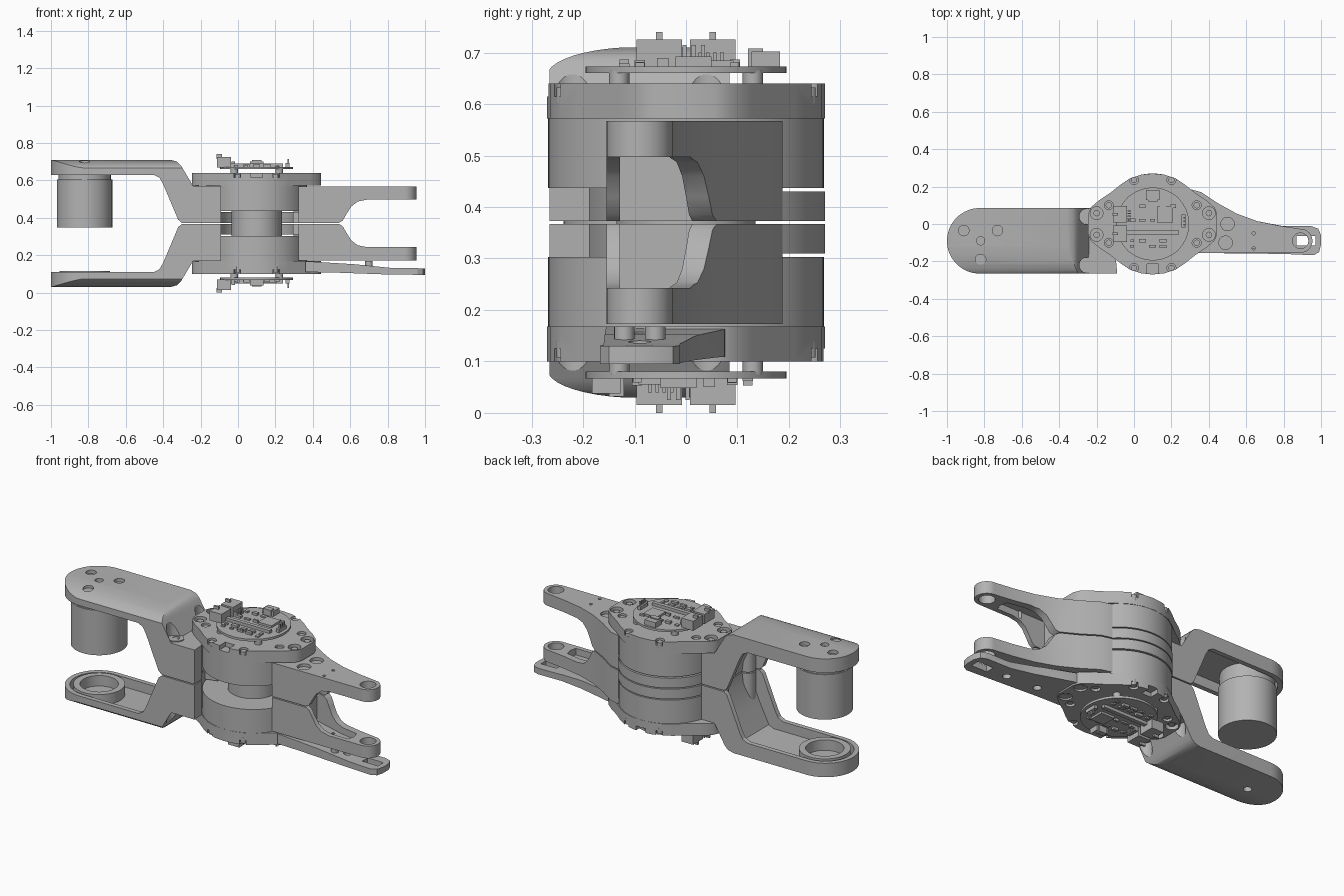
import bpy, bmesh, random
from math import sin, cos, pi, radians
from mathutils import Matrix

if "Cube" in bpy.data.objects:
    bpy.data.objects.remove(bpy.data.objects["Cube"])

GREY = bpy.data.materials.new("satin_grey")
GREY.use_nodes = True
GREY.diffuse_color = (0.45, 0.45, 0.45, 1)
GREY.node_tree.nodes["Principled BSDF"].inputs["Base Color"].default_value = GREY.diffuse_color

MID = 0.37            # height of the split between both halves
HUB = 0.1             # x of the main joint axis
ARM_Y = -0.09         # y of the motor and fork axes
MOTOR_X, FORK_X = -0.82, 0.89


def finish(name, bm):
    bmesh.ops.recalc_face_normals(bm, faces=bm.faces)
    mesh = bpy.data.meshes.new(name)
    bm.to_mesh(mesh)
    bm.free()
    mesh.materials.append(GREY)
    obj = bpy.data.objects.new(name, mesh)
    bpy.context.collection.objects.link(obj)
    return obj


def prism(name, outline, lo, hi, axis="z"):
    """Extrude an outline along z (plan), y (side profile) or x (section)."""
    place = {"z": lambda a, b, t: (a, b, t),
             "y": lambda a, b, t: (a, t, b),
             "x": lambda a, b, t: (t, a, b)}[axis]
    bm = bmesh.new()
    low = [bm.verts.new(place(a, b, lo)) for a, b in outline]
    high = [bm.verts.new(place(a, b, hi)) for a, b in outline]
    bm.faces.new(low)
    bm.faces.new(high)
    n = len(low)
    for i in range(n):
        j = (i + 1) % n
        bm.faces.new((low[i], low[j], high[j], high[i]))
    return finish(name, bm)


def arc(x, y, r, start=0, end=360, n=48):
    steps = n if end - start == 360 else n + 1
    angles = [radians(start + (end - start) * i / n) for i in range(steps)]
    return [(x + r * cos(a), y + r * sin(a)) for a in angles]


def disc(name, x, y, r, lo, hi, n=48):
    return prism(name, arc(x, y, r, n=n), lo, hi)


def box(name, x, y, z, w, d, h):
    return prism(name, [(x - w / 2, y - d / 2), (x + w / 2, y - d / 2),
                        (x + w / 2, y + d / 2), (x - w / 2, y + d / 2)], z, z + h)


def combine(obj, tool, operation="DIFFERENCE"):
    mod = obj.modifiers.new("cut", "BOOLEAN")
    mod.operation, mod.solver, mod.object = operation, "EXACT", tool
    graph = bpy.context.evaluated_depsgraph_get()
    mesh = bpy.data.meshes.new_from_object(obj.evaluated_get(graph))
    obj.modifiers.clear()
    obj.data = mesh
    bpy.data.objects.remove(tool)
    return obj


def tube(name, x, y, outer, inner, lo, hi):
    return combine(disc(name, x, y, outer, lo, hi), disc("bore", x, y, inner, lo - 1, hi + 1))


def join(name, objs):
    bm = bmesh.new()
    for o in objs:
        bm.from_mesh(o.data)
        bpy.data.objects.remove(o)
    return finish(name, bm)


def opposite(obj, name, turn):
    """Copy to the lower half, mirrored or turned about the x axis."""
    copy = obj.copy()
    copy.data = obj.data.copy()
    copy.name = name
    bpy.context.collection.objects.link(copy)
    flip = Matrix.Diagonal((1, -1 if turn else 1, -1, 1))
    copy.data.transform(Matrix.Translation((0, 0, 2 * MID)) @ flip)
    if not turn:
        copy.data.flip_normals()
    return copy


# Cranked arm: side profile trimmed by its plan and rounded section
def arm_plan(r):
    return arc(-0.825, ARM_Y, r, 90, 270, 32) + [(-0.09, ARM_Y - r), (-0.12, ARM_Y + r)]


arm = prism("upper_arm", [(-1.1, 0.63), (-0.45, 0.63), (-0.42, 0.615), (-0.4, 0.58),
                          (-0.32, 0.39), (-0.3, 0.373), (-0.05, 0.373), (-0.05, 0.57),
                          (-0.24, 0.57), (-0.305, 0.68), (-0.325, 0.7), (-0.36, 0.71),
                          (-1.1, 0.71)], -0.3, 0.2, "y")
combine(arm, prism("plan", arm_plan(0.175), 0.2, 0.9), "INTERSECT")
section = [(-0.3, 0.2), (0.2, 0.2), (0.2, 0.71)] + [
    (-0.09 - 0.18 * sin(a), 0.655 + 0.056 * cos(a)) for a in [pi / 2 * i / 10 for i in range(11)]
] + [(-0.3, 0.655)]
combine(arm, prism("section", section, -1.2, 0.2, "x"), "INTERSECT")
tray = prism("tray", [(-1.1, 0.36), (-1.1, 0.685), (-0.39, 0.685), (-0.36, 0.67),
                      (-0.3, 0.55), (-0.25, 0.43), (-0.24, 0.36)], -0.3, 0.2, "y")
combine(tray, prism("plan", arm_plan(0.148), 0.2, 0.9), "INTERSECT")
combine(arm, tray)
combine(arm, disc("hub_cut", HUB, 0, 0.272, 0.2, 0.9, 96))
for y in (0.04, -0.22):
    combine(arm, disc("screw_recess", -0.25, y, 0.042, 0.572, 0.9))
lower_arm = opposite(arm, "lower_arm", False)
for x, y in ((-0.91, -0.035), (-0.73, -0.035), (-0.82, -0.19)):
    combine(arm, disc("screw_hole", x, y, 0.028, 0.6, 0.8, 24))
for a in (arm, lower_arm):
    combine(a, disc("centre_hole", MOTOR_X, ARM_Y, 0.022, -0.1, 0.9, 24))

# Screw columns in the crank, motor and bearing socket
columns = join("upper_screw_columns",
               [tube("column", -0.25, y, 0.042, 0.018, 0.373, 0.575) for y in (0.04, -0.205)])
opposite(columns, "lower_screw_columns", False)
disc("motor_can", MOTOR_X, ARM_Y, 0.148, 0.347, 0.605, 64)
disc("motor_neck", MOTOR_X, ARM_Y, 0.14, 0.6, 0.69, 64)
tube("bearing_socket", MOTOR_X, ARM_Y, 0.135, 0.1, 0.05, 0.115)

# Forked arm: side profile trimmed by its tapering plan
fork = prism("upper_fork", [(0.25, 0.373), (0.54, 0.373), (0.56, 0.385), (0.58, 0.42),
                            (0.605, 0.46), (0.64, 0.487), (0.69, 0.497), (1, 0.497),
                            (1, 0.567), (0.25, 0.567)], -0.3, 0.3, "y")
fork_plan = ([(0.25, -0.155)] + arc(FORK_X, ARM_Y, 0.064, -90, 90, 24)
             + [(0.78, -0.01), (0.66, 0.015), (0.55, 0.055), (0.45, 0.11), (0.36, 0.17), (0.25, 0.2)])
combine(fork, prism("plan", fork_plan, 0.2, 0.9), "INTERSECT")
combine(fork, prism("pocket", [(0.48, -0.128), (0.79, -0.128), (0.8, -0.09), (0.79, -0.05),
                               (0.68, -0.03), (0.48, 0.03)], 0.3, 0.535))
combine(fork, disc("hub_cut", HUB, 0, 0.272, 0.2, 0.9, 96))
combine(fork, disc("pin_hole", FORK_X, ARM_Y, 0.042, 0.2, 0.9))
for x, y in ((0.5, 0), (0.49, -0.1)):
    combine(fork, disc("screw_recess", x, y, 0.036, 0.55, 0.9))
for y in (-0.05, -0.13):
    combine(fork, disc("dowel_hole", 0.64, y, 0.009, 0.5, 0.9, 12))
opposite(fork, "lower_fork", False)

# Cover plate under the lower fork
cover = prism("lower_cover", [(0.36, 0.11), (0.5, 0.108), (0.8, 0.097), (1, 0.095), (1, 0.13),
                              (0.82, 0.132), (0.62, 0.152), (0.36, 0.168)], -0.3, 0.3, "y")
cover_plan = [(0.36, -0.155), (0.8, -0.16), (0.96, -0.167), (0.99, -0.15), (1, -0.11), (1, -0.06),
              (0.985, -0.025), (0.95, -0.012), (0.8, -0.012), (0.66, 0.015), (0.45, 0.075), (0.36, 0.08)]
combine(cover, prism("plan", cover_plan, 0, 0.3), "INTERSECT")
combine(cover, box("slot", 0.92, ARM_Y, 0, 0.1, 0.05, 0.3))
for x in (0.56, 0.76):
    combine(cover, disc("screw_hole", x, ARM_Y, 0.022, 0, 0.3, 24))
join("cover_bolts", [disc("bolt", x, y, 0.02, 0.12, 0.168, 16) for x, y in ((0.7, -0.12), (0.7, -0.06))])

# Joint housing, back band and central shaft
housing = disc("upper_housing", HUB, 0, 0.268, 0.437, 0.59, 96)
opposite(housing, "lower_housing", True)
band = prism("upper_band", arc(HUB, 0, 0.27, -15, 195, 64) + arc(HUB, 0, 0.2, -15, 195, 64)[::-1],
             0.373, 0.43)
opposite(band, "lower_band", False)
disc("joint_shaft", HUB, 0, 0.135, 0.3, 0.44, 64)

# End cap with flared ears, screws and a front notch
quarter = [(0.345, 0.055), (0.33, 0.09), (0.285, 0.128), (0.225, 0.168), (0.17, 0.212), (0.12, 0.245), (0.06, 0.264)]
half = quarter + [(0, 0.27)] + [(-x, y) for x, y in quarter[::-1]]
cap = prism("upper_cap", [(HUB + x, y) for x, y in half + [(-x, -y) for x, y in half]], 0.572, 0.64)
combine(cap, box("notch", HUB, -0.25, 0.615, 0.06, 0.07, 0.1))
spots = [(HUB + sx * dx, sy * dy) for dx, dy in ((0.3, 0.058), (0.1, 0.235)) for sx in (1, -1) for sy in (1, -1)]
spots += [(HUB + sx * 0.235, sy * 0.1) for sx in (1, -1) for sy in (1, -1)]
for i, (x, y) in enumerate(spots):
    combine(cap, disc("screw_hole", x, y, 0.034 if i < 4 else 0.024, 0.615, 0.9, 24))
opposite(cap, "lower_cap", True)
screws = join("upper_cap_screws", [disc("screw", x, y, 0.017, 0.6, 0.632, 12) for x, y in spots])
opposite(screws, "lower_cap_screws", True)

# Round circuit board on standoffs
board = disc("upper_board", HUB, 0, 0.195, 0.66, 0.673, 64)
opposite(board, "lower_board", True)
standoffs = join("upper_standoffs", [disc("standoff", HUB + x, y, 0.02, 0.635, 0.665, 16)
                                     for x in (-0.12, 0.12) for y in (-0.13, 0.13)])
opposite(standoffs, "lower_standoffs", True)

# Board components: plugs, processor, headers and small chips
T = 0.67
parts = [box("plug", -0.075, y, T, 0.075, 0.088, 0.055) for y in (-0.052, 0.052)]
parts += [box("plug_tab", -0.1, y, 0.715, 0.03, 0.012, 0.025) for y in (-0.052, 0.052)]
parts += [box("processor", 0.165, 0.05, T, 0.085, 0.085, 0.015),
          box("rear_socket", HUB, 0.155, T, 0.07, 0.055, 0.032),
          box("rear_latch", HUB, 0.135, T, 0.05, 0.03, 0.038),
          box("header", 0.1, -0.045, T, 0.28, 0.022, 0.02),
          box("side_header", 0.265, 0.015, T, 0.02, 0.07, 0.022)]
parts += [box("pin", 0.268, 0.015 + k * 0.018, T, 0.008, 0.008, 0.045) for k in (-1, 0, 1)]
parts += [box("lead", -0.025, 0.07 - k * 0.014, T, 0.02, 0.007, 0.03) for k in range(5)]
random.seed(4)
for i in range(5):
    for k in range(4):
        x, y = -0.01 + i * 0.055, (-0.12, -0.09, 0.02, 0.095)[k]
        if not (k == 2 and 0.1 < x < 0.23):
            parts.append(box("chip", x, y, T, random.uniform(0.015, 0.04),
                             random.uniform(0.012, 0.022), random.uniform(0.008, 0.018)))
components = join("upper_components", parts)
opposite(components, "lower_components", True)

# Smooth the round surfaces, keep the edges crisp
for obj in bpy.context.scene.objects:
    obj.select_set(obj.type == "MESH")
    if obj.type == "MESH":
        bpy.context.view_layer.objects.active = obj
bpy.ops.object.shade_smooth_by_angle()
